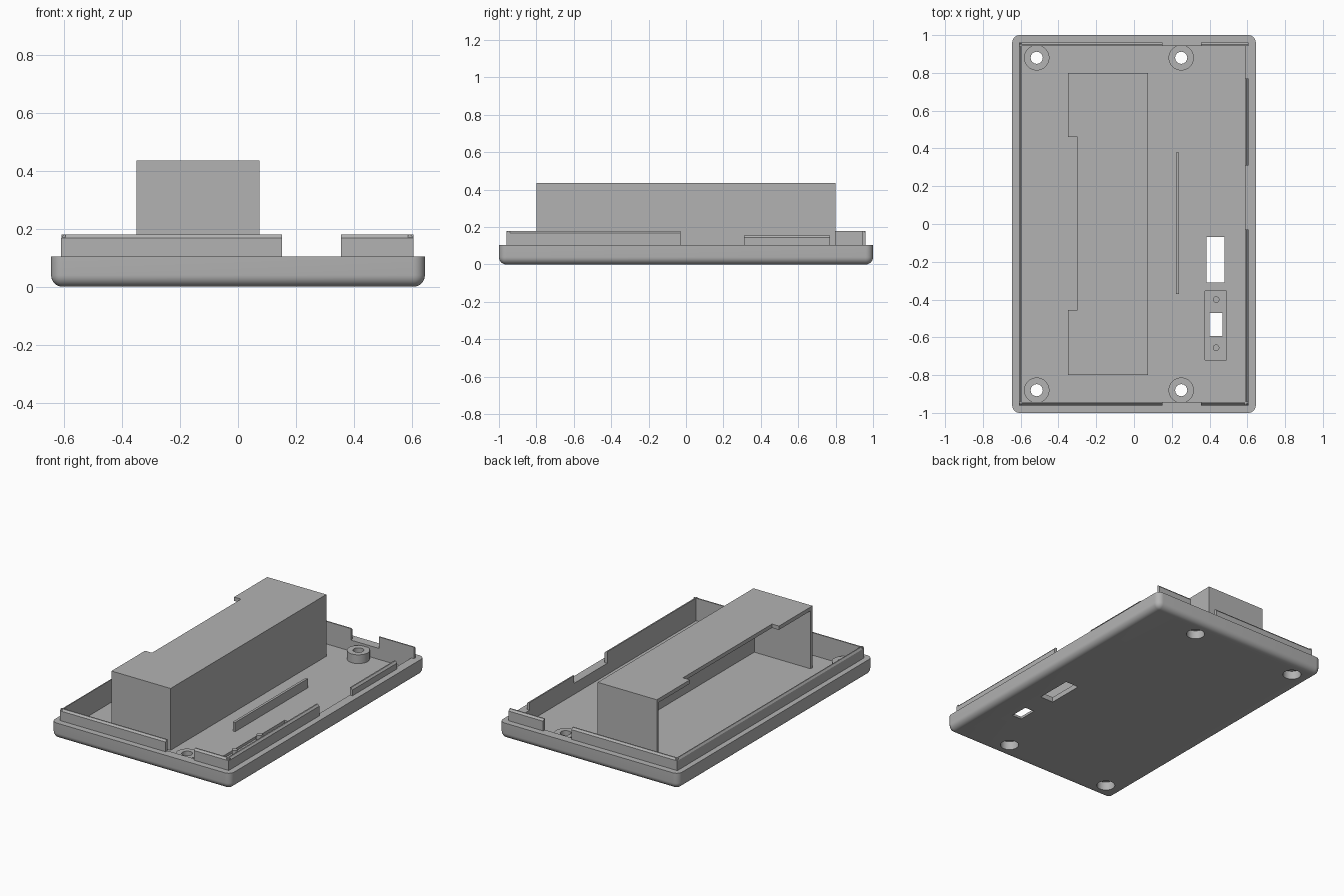
import bpy, bmesh, math
from mathutils import Vector

if "Cube" in bpy.data.objects:
    bpy.data.objects.remove(bpy.data.objects["Cube"], do_unlink=True)

grey = bpy.data.materials.new("plain grey")
grey.use_nodes = True
grey.diffuse_color = (0.45, 0.45, 0.45, 1)
grey.node_tree.nodes["Principled BSDF"].inputs["Base Color"].default_value = (0.45, 0.45, 0.45, 1)

FLOOR, RIM, LIP = 0.033, 0.105, 0.18


def finish(name, bm):
    bmesh.ops.recalc_face_normals(bm, faces=bm.faces)
    mesh = bpy.data.meshes.new(name)
    bm.to_mesh(mesh)
    bm.free()
    mesh.materials.append(grey)
    obj = bpy.data.objects.new(name, mesh)
    bpy.context.scene.collection.objects.link(obj)
    return obj


def prism(name, points, direction):
    """Extrude a closed planar outline along a vector."""
    bm = bmesh.new()
    face = bm.faces.new([bm.verts.new(p) for p in points])
    new = bmesh.ops.extrude_face_region(bm, geom=[face])["geom"]
    verts = [v for v in new if isinstance(v, bmesh.types.BMVert)]
    bmesh.ops.translate(bm, vec=Vector(direction), verts=verts)
    return finish(name, bm)


def box(name, x0, x1, y0, y1, z0, z1):
    return prism(name, [(x0, y0, z0), (x1, y0, z0), (x1, y1, z0), (x0, y1, z0)], (0, 0, z1 - z0))


def lathe(name, profile, x, y, steps=40):
    """Ring or cylinder from a closed (radius, height) profile."""
    bm = bmesh.new()
    rings = []
    for i in range(steps):
        a = 2 * math.pi * i / steps
        rings.append([bm.verts.new((x + r * math.cos(a), y + r * math.sin(a), z)) for r, z in profile])
    n = len(profile)
    for i in range(steps):
        p, q = rings[i], rings[(i + 1) % steps]
        for j in range(n):
            k = (j + 1) % n
            bm.faces.new((p[j], q[j], q[k], p[k]))
    return finish(name, bm)


def cylinder(name, x, y, r, z0, z1):
    circle = [(x + r * math.cos(i * math.pi / 20), y + r * math.sin(i * math.pi / 20), z0) for i in range(40)]
    return prism(name, circle, (0, 0, z1 - z0))


def smooth(obj):
    bpy.ops.object.select_all(action="DESELECT")
    obj.select_set(True)
    bpy.context.view_layer.objects.active = obj
    bpy.ops.object.shade_smooth_by_angle(angle=math.radians(35))


# Tray: rounded outer block
tray = box("tray", -0.645, 0.645, -1, 1, 0, RIM)
bm = bmesh.new()
bm.from_mesh(tray.data)
edges = [e for e in bm.edges if not all(v.co.z > 0.05 for v in e.verts)]
bmesh.ops.bevel(bm, geom=edges, offset=0.04, segments=8, profile=0.5, affect="EDGES")
bm.to_mesh(tray.data)
bm.free()

# Cavity, openings and screw holes cut from the tray
BOSSES = [(x, y) for x in (-0.515, 0.25) for y in (-0.88, 0.88)]
cutters = [
    box("cavity_cutter", -0.595, 0.587, -0.942, 0.942, FLOOR, 0.3),
    box("window_cutter", 0.385, 0.48, -0.31, -0.07, -0.1, 0.08),
    box("switch_recess_cutter", 0.375, 0.49, -0.72, -0.355, 0.016, 0.08),
    box("switch_slot_cutter", 0.4, 0.468, -0.592, -0.47, -0.1, 0.07),
]
cutters += [cylinder("screw_cutter", x, y, 0.055, -0.1, 0.08) for x, y in BOSSES]
bpy.context.view_layer.objects.active = tray
for c in cutters:
    mod = tray.modifiers.new("cut", "BOOLEAN")
    mod.operation = "DIFFERENCE"
    mod.solver = "EXACT"
    mod.object = c
    with bpy.context.temp_override(object=tray, active_object=tray):
        bpy.ops.object.modifier_apply(modifier=mod.name)
for c in cutters:
    bpy.data.objects.remove(c, do_unlink=True)
smooth(tray)

# Screw bosses with a counterbore underneath
for x, y in BOSSES:
    smooth(lathe("screw_boss", [(0.067, FLOOR), (0.067, 0.09), (0.032, 0.09),
                                (0.032, 0.055), (0.055, 0.055), (0.055, FLOOR)], x, y))

# Locating pins beside the switch slot
for y in (-0.655, -0.4):
    smooth(cylinder("switch_pin", 0.435, y, 0.017, 0.016, 0.08))


def lip(name, axis, inner, outer, start, end, top=LIP):
    """Upright rim wall with a chamfered outer top edge."""
    cham = inner + (outer - inner) * 0.45
    section = [(inner, RIM - 0.005), (outer, RIM - 0.005), (outer, top - 0.012), (cham, top), (inner, top)]
    if axis == "x":
        return prism(name, [(start, a, z) for a, z in section], (end - start, 0, 0))
    return prism(name, [(a, start, z) for a, z in section], (0, end - start, 0))


# Raised lip around the rim, with gaps
for side, label in ((-1, "front"), (1, "back")):
    lip(label + "_lip_long", "x", side * 0.942, side * 0.96, -0.609, 0.152)
    lip(label + "_lip_short", "x", side * 0.942, side * 0.96, 0.355, 0.605)
lip("right_lip", "y", -0.595, -0.61, -0.959, 0.959)
lip("left_lip_front", "y", 0.587, 0.606, -0.959, -0.03)
lip("left_lip_back", "y", 0.587, 0.606, 0.31, 0.77, 0.155)

# Battery housing: notched top, end walls and one long wall, open on one side
top = [(-0.35, -0.8), (0.075, -0.8), (0.075, 0.8), (-0.35, 0.8),
       (-0.35, 0.46), (-0.3, 0.46), (-0.3, -0.455), (-0.35, -0.455)]
prism("housing_top", [(x, y, 0.41) for x, y in top], (0, 0, 0.025))
box("housing_front_wall", -0.35, 0.075, -0.8, -0.78, FLOOR, 0.41)
box("housing_back_wall", -0.35, 0.075, 0.78, 0.8, FLOOR, 0.41)
box("housing_long_wall", 0.055, 0.075, -0.78, 0.78, FLOOR, 0.41)

# Low rib standing on the floor
box("board_rib", 0.222, 0.238, -0.37, 0.378, FLOOR, 0.093)
